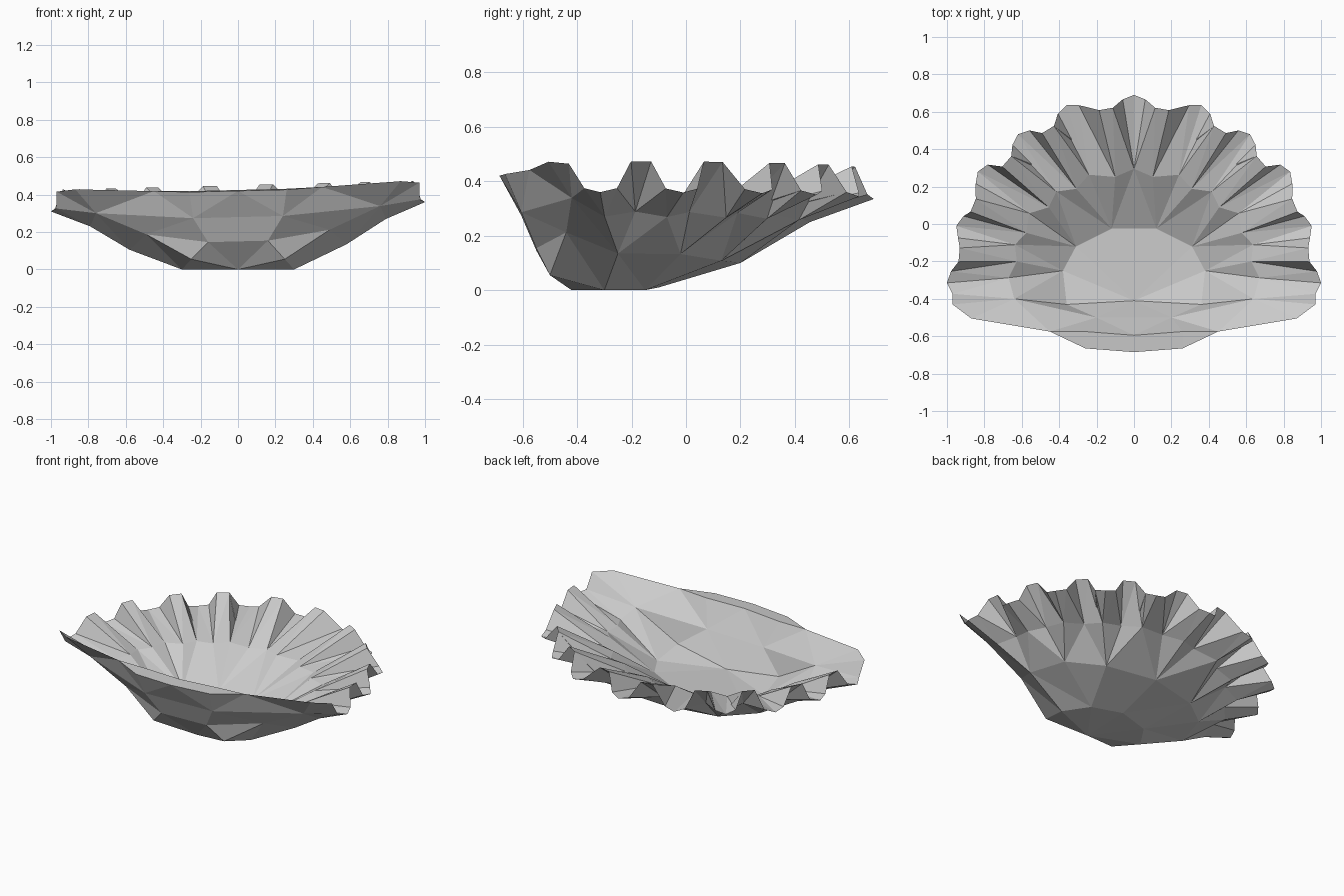
import bpy, bmesh
from math import atan2, pi
from mathutils import Vector

cube = bpy.data.objects.get("Cube")
if cube:
    bpy.data.objects.remove(cube, do_unlink=True)

CENTRE = Vector((0, -0.25, 0))
TILT = .025


def bearing(p):
    """Angle around the bowl, starting at the front."""
    return atan2(p[0], CENTRE.y - p[1]) % (2 * pi)


def mirrored(half, tilt=TILT):
    """Full ring from its +x half, ordered by angle and tipped sideways."""
    ring = [Vector(p) for p in half]
    ring += [Vector((-p[0], p[1], p[2])) for p in half if p[0] > 0]
    for p in ring:
        p.z += tilt * p.x
    return sorted(ring, key=bearing)


def spread(p, width, shrink=1.0, lift=0.0):
    """Two points either side of p, along the rim."""
    out = Vector((p.x, p.y, 0)) - CENTRE
    side = Vector((-out.y, out.x, 0)).normalized() * width
    base = CENTRE + out * shrink + Vector((0, 0, p.z + lift))
    return [base + side, base - side]


def inset(points, scale_x, scale_y, z):
    """Points pulled in from the rim, so that flutes line up across rings."""
    return [(x * scale_x, CENTRE.y + (y - CENTRE.y) * scale_y, z)
            for x, y in points]


# Fluted rim: low bulging lobes with raised ridges between them
lobes = [(0, .69), (.36, .635), (.62, .48), (.835, .28), (.95, -.01), (1, -.315)]
ridges = [(.15, .615), (.46, .505), (.68, .335), (.86, .1), (.935, -.165)]
rim_half = [(.97, -.43, .44), (.87, -.505, .45), (.45, -.575, .43),
            (.26, -.665, .42), (0, -.685, .42)]
for x, y in lobes:
    p = Vector((x, y, .335))
    wings = spread(p, .06, .975, .015)
    rim_half += [q for q in [p] + wings if q.x >= 0]
for x, y in ridges:
    rim_half += spread(Vector((x, y, .45)), .037)

# Rings of the outside, from the foot up
foot = mirrored([(0, -.42, 0), (.25, -.5, .055), (.3, -.3, 0),
                 (.2, -.15, 0), (0, -.1, .01)], 0)
belly = mirrored([(.16, -.55, .15), (.49, -.44, .2), (.58, -.25, .12),
                  (.51, -.02, .12), (.32, .13, .1), (0, .2, .1)])
shoulder = mirrored([(.24, -.605, .28), (.76, -.42, .32)]
                    + inset(lobes, .79, .75, .25)
                    + inset(ridges, .79, .75, .27))
# Rings of the inside
floor = mirrored([(0, -.41, .105), (.36, -.43, .155), (.38, -.25, .11),
                  (.31, -.12, .105), (.12, -.025, .105)])
slope = mirrored([(.2, -.5, .27), (.64, -.4, .32)]
                 + inset(lobes, .67, .58, .275)
                 + inset(ridges, .67, .58, .28))

bm = bmesh.new()


def add_ring(points):
    return [bm.verts.new(p) for p in points]


def bridge(a, b):
    """Join two rings of different counts with fans of triangles."""
    na, nb = len(a), len(b)
    aa = [bearing(v.co) for v in a]
    ab = [bearing(v.co) for v in b]
    aa.append(aa[0] + 2 * pi)
    ab.append(ab[0] + 2 * pi)
    i = j = 0
    while i < na or j < nb:
        step_a = j == nb or (i < na and aa[i] + aa[i + 1] < ab[j] + ab[j + 1])
        if step_a:
            tri = (a[i], a[(i + 1) % na], b[j % nb])
            i += 1
        else:
            tri = (a[i % na], b[(j + 1) % nb], b[j])
            j += 1
        bm.faces.new(tri)


rim = add_ring(mirrored(rim_half))
# Flat lip along the middle of the front edge
inner_rim = [bm.verts.new(v.co + Vector((0, .09, .005)))
             if v.co.y < -.6 and abs(v.co.x) < .3 else v for v in rim]
count = len(rim)
for i in range(count):
    k = (i + 1) % count
    corners = list(dict.fromkeys([rim[i], rim[k], inner_rim[k], inner_rim[i]]))
    if len(corners) > 2:
        bm.faces.new(corners)

# Outside and inside skins
for rings, top in (((foot, belly, shoulder), rim), ((floor, slope), inner_rim)):
    skin = [add_ring(r) for r in rings] + [top]
    bm.faces.new(skin[0])
    for low, high in zip(skin, skin[1:]):
        bridge(low, high)

bmesh.ops.triangulate(bm, faces=[f for f in bm.faces if len(f.verts) > 4])
bmesh.ops.recalc_face_normals(bm, faces=bm.faces)
mesh = bpy.data.meshes.new("shell")
bm.to_mesh(mesh)
bm.free()

# Plain grey finish
grey = bpy.data.materials.new("shell grey")
grey.use_nodes = True
colour = (.6, .6, .6, 1)
grey.diffuse_color = colour
grey.node_tree.nodes["Principled BSDF"].inputs["Base Color"].default_value = colour
mesh.materials.append(grey)

shell = bpy.data.objects.new("fluted_shell", mesh)
bpy.context.collection.objects.link(shell)
